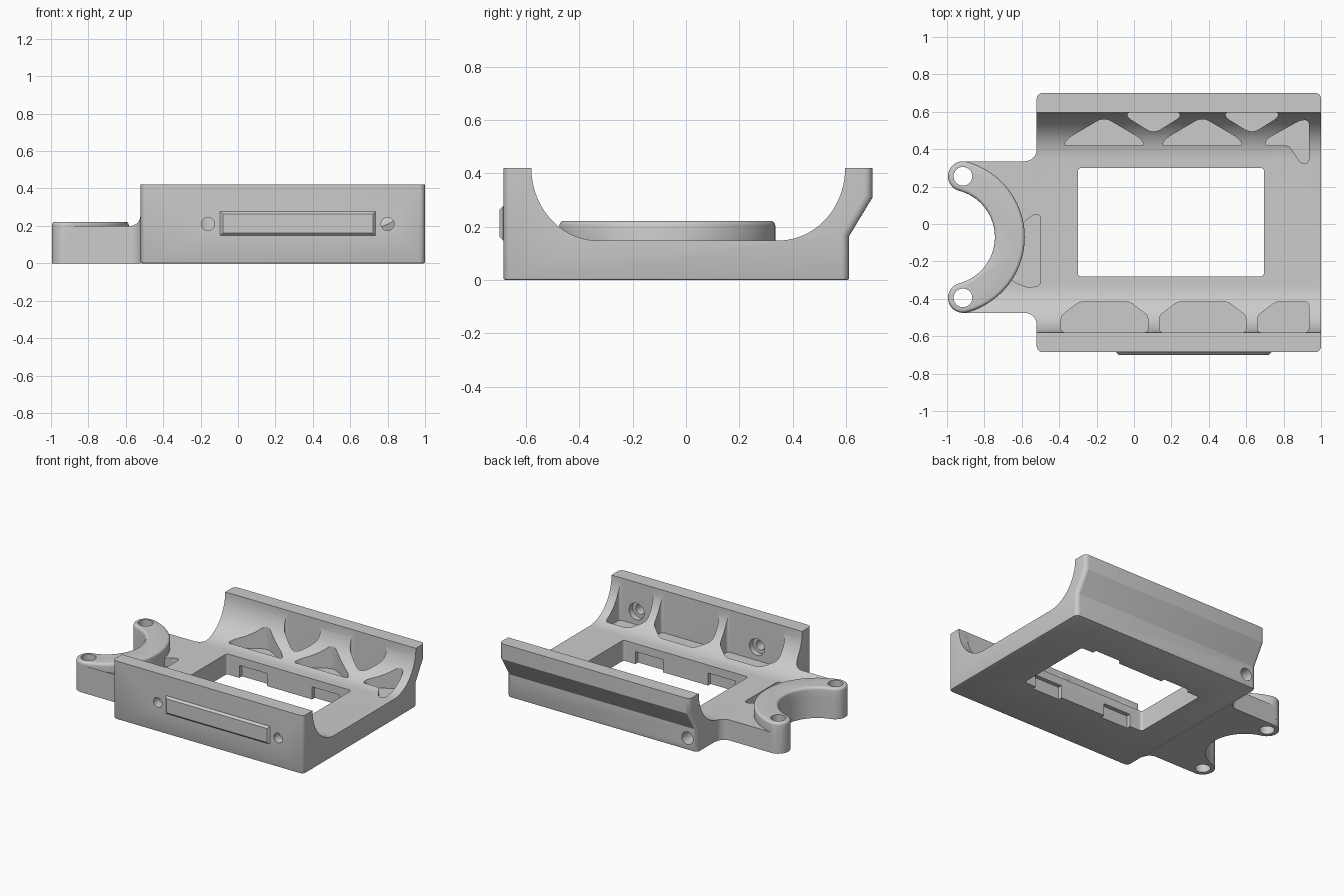
import bpy, bmesh
from math import sin, cos, radians
from mathutils import Vector

if "Cube" in bpy.data.objects:
    bpy.data.objects.remove(bpy.data.objects["Cube"])

grey = bpy.data.materials.new("plain_grey")
grey.use_nodes = True
COLOUR = (0.6, 0.6, 0.6, 1)
grey.diffuse_color = COLOUR
grey.node_tree.nodes["Principled BSDF"].inputs["Base Color"].default_value = COLOUR

# Maps (u, v, height along the extrusion) to x, y, z for each extrusion axis
MAPS = {"x": lambda u, v, w: (w, u, v),
        "y": lambda u, v, w: (u, w, v),
        "z": lambda u, v, w: (u, v, w)}


def rounded(points, size, steps=5):
    """Replace each corner of an outline with a small curve."""
    pts = [Vector(p) for p in points]
    result = []
    for i, p in enumerate(pts):
        before, after = pts[i - 1] - p, pts[(i + 1) % len(pts)] - p
        a = p + before * min(size / before.length, 0.45)
        b = p + after * min(size / after.length, 0.45)
        for k in range(steps + 1):
            t = k / steps
            result.append(tuple(a * (1 - t) ** 2 + p * 2 * t * (1 - t) + b * t * t))
    return result


def prism(name, points, axis, low, high):
    """Closed solid made by extruding a flat outline along an axis."""
    bm = bmesh.new()
    bottom, top = ([bm.verts.new(MAPS[axis](u, v, w)) for u, v in points]
                   for w in (low, high))
    bm.faces.new(bottom[::-1])
    bm.faces.new(top)
    for i in range(len(points)):
        bm.faces.new((bottom[i - 1], bottom[i], top[i], top[i - 1]))
    bm.normal_update()
    if bm.calc_volume(signed=True) < 0:
        bmesh.ops.reverse_faces(bm, faces=bm.faces[:])
    mesh = bpy.data.meshes.new(name)
    bm.to_mesh(mesh)
    bm.free()
    mesh.materials.append(grey)
    obj = bpy.data.objects.new(name, mesh)
    bpy.context.collection.objects.link(obj)
    return obj


def bevel_where(obj, test, offset, segments):
    """Bevel the edges whose two end points pass the test."""
    bm = bmesh.new()
    bm.from_mesh(obj.data)
    edges = [e for e in bm.edges if test(e.verts[0].co, e.verts[1].co)]
    bmesh.ops.bevel(bm, geom=edges, offset=offset, segments=segments,
                    profile=0.5, affect='EDGES', clamp_overlap=True)
    bm.to_mesh(obj.data)
    bm.free()


def boolean(obj, other, operation='DIFFERENCE'):
    """Combine two solids, moving to the next solver if one returns nothing."""
    backup = obj.data.copy()
    bpy.context.view_layer.objects.active = obj
    for solver in ('EXACT', 'MANIFOLD', 'FLOAT'):
        mod = obj.modifiers.new("combine", 'BOOLEAN')
        mod.operation, mod.object, mod.solver = operation, other, solver
        bpy.ops.object.modifier_apply(modifier=mod.name)
        if len(obj.data.polygons):
            break
        obj.data = backup.copy()
    bpy.data.meshes.remove(backup)


def discard(obj):
    bpy.data.objects.remove(obj)


def cut(targets, points, axis, low, high):
    cutter = prism("cutter", points, axis, low, high)
    cutter.hide_render = True
    for t in targets:
        boolean(t, cutter)
    discard(cutter)


def arc(cx, cy, r, a, b, n, ry=None):
    steps = [radians(a + (b - a) * i / n) for i in range(n + 1)]
    return [(cx + r * cos(t), cy + (ry or r) * sin(t)) for t in steps]


def rect(x0, x1, y0, y1):
    return [(x0, y0), (x1, y0), (x1, y1), (x0, y1)]


# Cradle section: flat floor sweeping up into two walls
TOP, FLOOR, END = 0.42, 0.148, -0.52
RISE = TOP - FLOOR
section = ([(-0.685, 0), (0.612, 0), (0.612, 0.165), (0.70, 0.31), (0.70, TOP)]
           + arc(0.347, TOP, 0.25, 0, -90, 20, RISE)
           + arc(-0.33, TOP, 0.25, -90, -180, 20, RISE)
           + [(-0.685, TOP)])

# Cradle body with rounded outer corners and a softened underside
body = prism("cradle_body", section, "x", END, 1.0)
bevel_where(body, lambda a, b: abs(a.x - b.x) < 1e-4 and
            (max(a.y, b.y) < -0.68 or min(a.y, b.y) > 0.61), 0.03, 5)
bevel_where(body, lambda a, b: max(a.z, b.z) < 1e-4, 0.008, 2)

# Mounting arm: the same section trimmed to a forked outline
CX, CY, MID, HALF, SPREAD = -1.0, -0.07, 0.336, 0.08, 75.3
tip = [(CX + MID * cos(radians(SPREAD)), CY + s * MID * sin(radians(SPREAD))) for s in (1, -1)]
inner = arc(CX, CY, MID - HALF, SPREAD, -SPREAD, 32)
upper_cap = arc(*tip[0], HALF, 90, 180 + SPREAD, 14)
lower_cap = arc(*tip[1], HALF, 180 - SPREAD, 270, 14)
upper_y, lower_y = tip[0][1] + HALF, tip[1][1] - HALF
F = 0.065
outline = (upper_cap + inner[1:-1] + lower_cap
           + arc(END - F, lower_y - F, F, 90, 0, 8)
           + arc(END - F, upper_y + F, F, 0, -90, 8))
arm = prism("mounting_arm", outline, "z", -0.1, 0.5)
trim = prism("trim", section, "x", -1.2, END + 0.1)
boolean(arm, trim, 'INTERSECT')
discard(trim)

# Shallow pocket beside the arm's raised crescent
cut([arm, body], rounded([(-0.66, -0.30), (-0.57, -0.34), (-0.50, -0.33), (-0.50, 0.05),
                          (-0.54, 0.05), (-0.62, -0.02)], 0.025), "z", 0.09, 0.3)

# Raised crescent with softened rim
crescent = (arc(CX, CY, MID + HALF, -SPREAD, SPREAD, 48)
            + arc(*tip[0], HALF, SPREAD, 180 + SPREAD, 20)[1:]
            + inner[1:]
            + arc(*tip[1], HALF, 180 - SPREAD, 360 - SPREAD, 20)[1:-1])
ring = prism("raised_crescent", crescent, "z", 0.05, 0.222)
bevel_where(ring, lambda a, b: min(a.z, b.z) > 0.22, 0.018, 4)
boolean(arm, ring, 'UNION')
discard(ring)
for x, y in tip:
    cut([arm], arc(x, y, 0.05, 0, 348.75, 31), "z", -0.1, 0.5)

# Window through the floor, with clip pockets under its long edges
cut([body], rounded(rect(-0.30, 0.695, -0.28, 0.30), 0.02), "z", -0.1, 0.5)
for x in (-0.2, 0.38):
    cut([body], rect(x, x + 0.22, -0.31, 0.33), "z", -0.1, 0.09)

# Lightening pockets that leave diagonal ribs on both curved walls
front_full = [[(x0, -0.58), (x1, -0.58), (x1, -0.49), (x1 - 0.10, -0.415),
               (x0 + 0.10, -0.415), (x0, -0.49)]
              for x0, x1 in ((-0.39, 0.075), (0.135, 0.60))]
front_end = [(0.66, -0.58), (0.935, -0.58), (0.935, -0.415), (0.76, -0.415), (0.66, -0.49)]
back_upright = [[(x - 0.22, 0.42), (x + 0.22, 0.42), (x + 0.19, 0.46), (x + 0.02, 0.56),
                 (x - 0.02, 0.56), (x - 0.19, 0.46)] for x in (-0.16, 0.365)]
back_inverted = [[(x - 0.14, 0.597), (x - 0.14, 0.57), (x - 0.02, 0.495), (x + 0.02, 0.495),
                  (x + 0.14, 0.57), (x + 0.14, 0.597)] for x in (0.105, 0.63)]
back_end = [(0.70, 0.42), (0.83, 0.42), (0.89, 0.325), (0.935, 0.325),
            (0.935, 0.555), (0.89, 0.555), (0.71, 0.455)]
for pocket in front_full + [front_end] + back_upright + back_inverted + [back_end]:
    cut([body], rounded(pocket, 0.025), "z", 0.115, 0.6)

# Screw holes in the front wall, counterbored inside, and a blind hole at the back
for x in (-0.16, 0.80):
    cut([body], arc(x, 0.21, 0.035, 0, 345, 23), "y", -0.8, -0.45)
    cut([body], arc(x, 0.21, 0.06, 0, 345, 23), "y", -0.62, -0.45)
cut([body], arc(-0.44, 0.085, 0.045, 0, 345, 23), "y", 0.35, 0.8)

# Raised front panel with sloping edges
panel = prism("front_panel", rect(-0.095, 0.735, 0.148, 0.277), "y", -0.70, -0.68)
bevel_where(panel, lambda a, b: max(a.y, b.y) < -0.69, 0.014, 1)

# Smooth curves, crisp edges
bpy.ops.object.select_all(action='DESELECT')
for obj in (body, arm, panel):
    obj.select_set(True)
bpy.context.view_layer.objects.active = body
bpy.ops.object.shade_smooth_by_angle(angle=radians(30))
